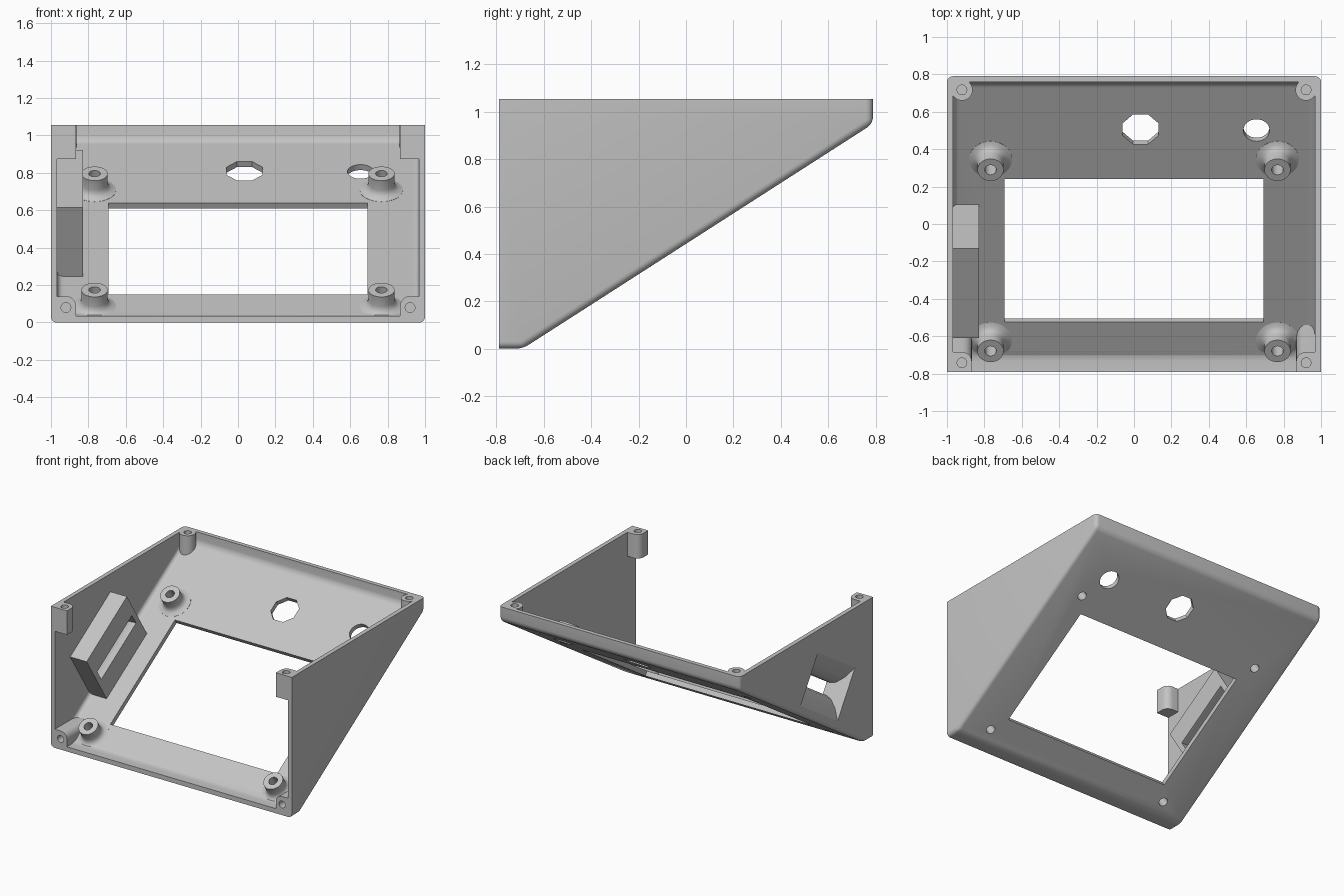
import bpy, bmesh, math
from mathutils import Matrix, Vector

cube = bpy.data.objects.get("Cube")
if cube:
    bpy.data.objects.remove(cube, do_unlink=True)

# Plain grey plastic
grey = bpy.data.materials.new("grey_plastic")
grey.use_nodes = True
grey.diffuse_color = (0.55, 0.55, 0.55, 1)
grey.node_tree.nodes["Principled BSDF"].inputs["Base Color"].default_value = (0.55, 0.55, 0.55, 1)

# Sloped panel frame: x across, s up the slope, h inward from the outer face
slope = math.atan2(0.95, 1.48)
PANEL = Matrix.Translation((0, -0.69, 0)) @ Matrix.Rotation(slope, 4, "X")
WORLD = Matrix.Identity(4)
UP_FACING_FRONT = Matrix.Rotation(math.pi / 2, 4, "X")


def loft(name, rings, matrix=WORLD, bevel_rule=None, width=0.03):
    """Solid through matching rings of points, with optional rounded edges."""
    bm = bmesh.new()
    loops = [[bm.verts.new(p) for p in ring] for ring in rings]
    bm.faces.new(loops[0])
    bm.faces.new(loops[-1])
    for a, b in zip(loops, loops[1:]):
        for i in range(len(a)):
            j = (i + 1) % len(a)
            bm.faces.new((a[i], a[j], b[j], b[i]))
    if bevel_rule:
        edges = [e for e in bm.edges if bevel_rule(e.verts[0].co, e.verts[1].co)]
        bmesh.ops.bevel(bm, geom=edges, offset=width, segments=5, profile=0.5, affect="EDGES")
    bm.transform(matrix)
    bmesh.ops.recalc_face_normals(bm, faces=bm.faces)
    mesh = bpy.data.meshes.new(name)
    bm.to_mesh(mesh)
    bm.free()
    mesh.materials.append(grey)
    ob = bpy.data.objects.new(name, mesh)
    bpy.context.collection.objects.link(ob)
    return ob


def block(name, x, y, z, matrix=WORLD, bevel_rule=None, width=0.05):
    rings = [[(x[0], y[0], k), (x[1], y[0], k), (x[1], y[1], k), (x[0], y[1], k)] for k in z]
    return loft(name, rings, matrix, bevel_rule, width)


def turned(name, centre, profile, matrix=WORLD, sides=32, turn=0.0):
    """Round solid from (radius, height) pairs."""
    rings = []
    for r, h in profile:
        angles = [turn + 2 * math.pi * i / sides for i in range(sides)]
        rings.append([(centre[0] + r * math.cos(a), centre[1] + r * math.sin(a), h) for a in angles])
    return loft(name, rings, matrix)


def subtract(target, cutter):
    cutter.hide_render = True
    mod = target.modifiers.new("cut", "BOOLEAN")
    mod.operation = "DIFFERENCE"
    mod.solver = "EXACT"
    mod.object = cutter
    bpy.context.view_layer.objects.active = target
    bpy.ops.object.modifier_apply(modifier=mod.name)
    bpy.data.objects.remove(cutter, do_unlink=True)


def wedge(name, half, profile):
    """Wedge-shaped solid, rounded except round its open front and top."""
    front, top = profile[0][0], profile[-1][1]

    def closed(a, b):
        on_front = abs(a.y - front) < 1e-4 and abs(b.y - front) < 1e-4
        on_top = abs(a.z - top) < 1e-4 and abs(b.z - top) < 1e-4
        return not (on_front or on_top)

    return loft(name, [[(x, y, z) for y, z in profile] for x in (-half, half)], bevel_rule=closed)


# Outer wedge and the hollow inside it
body = wedge("sloped_enclosure", 1.0,
             [(-0.79, 0), (-0.69, 0), (0.79, 0.95), (0.79, 1.055), (-0.79, 1.055)])
cavity = wedge("cavity", 0.967,
               [(-0.95, 0.035), (-0.704, 0.035), (0.758, 0.971), (0.758, 1.25), (-0.95, 1.25)])

# Solid features are what the hollow leaves behind
features = []
for side in (-1, 1):
    xs = sorted((side * 0.867, side * 1.1))

    def inner_corner_upright(a, b, s=side):
        return all(abs(p.x - s * 0.867) < 1e-4 and abs(p.y + 0.685) < 1e-4 for p in (a, b))

    def inner_corner_deep(a, b, s=side):
        return all(abs(p.x - s * 0.867) < 1e-4 and abs(p.z - 0.14) < 1e-4 for p in (a, b))

    features += [
        block("front_top_boss", xs, (-1.1, -0.685), (0.875, 1.4), bevel_rule=inner_corner_upright),
        block("front_bottom_boss", xs, (-1.1, -0.4), (-0.1, 0.14), bevel_rule=inner_corner_deep),
        turned("back_boss", (side * 0.92, 0.717), [(0.057, 0.8), (0.057, 1.4)]),
        block("back_boss_web", sorted((side * 0.92, side * 1.1)), (0.717, 0.9), (0.8, 1.4)),
    ]
    # Standoffs with flared feet
    for s in (0.103, 1.254):
        features.append(turned("standoff", (side * 0.767, s),
                               [(0.115, 0.0), (0.115, 0.037), (0.09, 0.045), (0.076, 0.06),
                                (0.07, 0.08), (0.07, 0.141)], PANEL))
# Card slot housing on the right wall
features.append(block("card_housing", (-1.1, -0.83), (0.40, 0.968), (-0.02, 0.473), PANEL))
for f in features:
    subtract(cavity, f)
subtract(body, cavity)

# Display window and control holes
cuts = [
    block("display_window", (-0.692, 0.692), (0.22, 1.129), (-0.1, 0.1), PANEL),
    turned("octagon_hole", (0.035, 1.444), [(0.103, -0.1), (0.103, 0.1)], PANEL, 8, math.pi / 8),
    turned("button_hole", (0.655, 1.438), [(0.07, -0.1), (0.07, 0.1)], PANEL),
]
# Screw holes
for side in (-1, 1):
    for s in (0.103, 1.254):
        cuts.append(turned("standoff_hole", (side * 0.767, s), [(0.031, -0.1), (0.031, 0.3)], PANEL))
    for y in (-0.742, 0.717):
        cuts.append(turned("top_screw_hole", (side * 0.92, y), [(0.026, 0.95), (0.026, 1.2)]))
    cuts.append(turned("front_screw_hole", (side * 0.92, 0.08), [(0.026, 0.69), (0.026, 0.9)],
                       UP_FACING_FRONT))
# Funnel from the outside wall into the card slot
funnel = []
for x, ds, dh in [(-1.05, 0.26, 0.2), (-1.0, 0.26, 0.19), (-0.95, 0.255, 0.11),
                  (-0.9, 0.25, 0.06), (-0.86, 0.245, 0.045), (-0.78, 0.245, 0.045)]:
    funnel.append([(x, 0.684 + a * ds, 0.257 + b * dh) for a, b in ((-1, -1), (1, -1), (1, 1), (-1, 1))])
cuts.append(loft("card_slot", funnel, PANEL))
for c in cuts:
    subtract(body, c)

# Smooth the rounded parts and keep hard edges
bpy.ops.object.select_all(action="DESELECT")
body.select_set(True)
bpy.context.view_layer.objects.active = body
bpy.ops.object.shade_smooth_by_angle(angle=math.radians(30))
